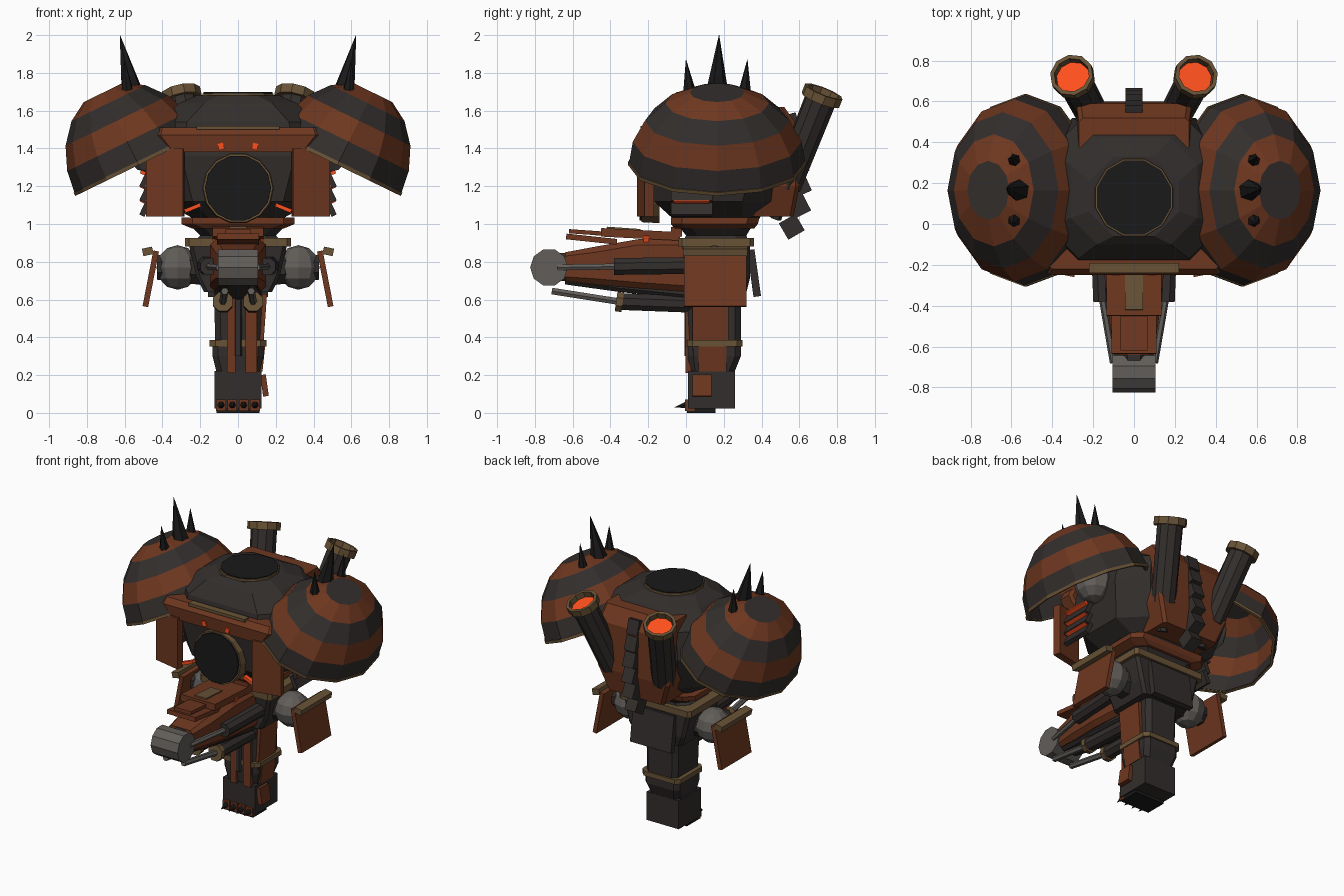
import bpy, bmesh
from math import sin, cos, pi, radians
from mathutils import Matrix, Vector, Euler

if "Cube" in bpy.data.objects:
    bpy.data.objects.remove(bpy.data.objects["Cube"])


def material(name, r, g, b):
    m = bpy.data.materials.new(name)
    m.diffuse_color = (r, g, b, 1)
    m.use_nodes = True
    m.node_tree.nodes["Principled BSDF"].inputs["Base Color"].default_value = m.diffuse_color
    return m


DARK = material("dark_iron", .032, .027, .025)
RUST = material("rust", .155, .038, .014)
BRONZE = material("bronze", .14, .085, .037)
STEEL = material("steel", .12, .11, .10)
BLACK = material("soot", .011, .010, .010)
GLOW = material("glow", 1, .08, .012)


def finish(name, bm, mats, mirror=False):
    bmesh.ops.recalc_face_normals(bm, faces=bm.faces)
    me = bpy.data.meshes.new(name)
    bm.to_mesh(me)
    bm.free()
    for m in (mats if isinstance(mats, list) else [mats]):
        me.materials.append(m)
    ob = bpy.data.objects.new(name, me)
    bpy.context.collection.objects.link(ob)
    if mirror:
        ob.modifiers.new("Mirror", 'MIRROR')
    return ob


def box(name, c, size, mat, rot=(0, 0, 0), mirror=False):
    bm = bmesh.new()
    r = Euler([radians(a) for a in rot]).to_matrix().to_4x4()
    bmesh.ops.create_cube(bm, size=1, matrix=Matrix.Translation(c) @ r @ Matrix.Diagonal((*size, 1)))
    return finish(name, bm, mat, mirror)


def tube(name, p, q, r1, r2, mat, n=8, mirror=False):
    p, q = Vector(p), Vector(q)
    d = q - p
    bm = bmesh.new()
    M = Matrix.Translation((p + q) / 2) @ d.to_track_quat('Z', 'Y').to_matrix().to_4x4() @ Matrix.Rotation(pi / n, 4, 'Z')
    bmesh.ops.create_cone(bm, cap_ends=True, segments=n, radius1=r1, radius2=r2, depth=d.length, matrix=M)
    return finish(name, bm, mat, mirror)


def revolve(name, profile, n, M, mats, mirror=False, bands=None):
    """Rings of (radius, height); faces between rings take the band's material."""
    bm = bmesh.new()
    rings = [[bm.verts.new(M @ Vector((r * cos(2 * pi * i / n), r * sin(2 * pi * i / n), h))) for i in range(n)]
             for r, h in profile]
    for k in range(len(rings) - 1):
        for i in range(n):
            j = (i + 1) % n
            f = bm.faces.new((rings[k][i], rings[k][j], rings[k + 1][j], rings[k + 1][i]))
            f.material_index = bands[k] if bands else 0
    if bands:
        bm.faces.new(rings[-1]).material_index = bands[-1]
    return finish(name, bm, mats, mirror)


def loft(name, rings, mat, axis='z', mirror=False):
    """Chamfered rectangles (t, half_x, b0, b1, chamfer) stacked along z or y."""
    bm = bmesh.new()
    loops = []
    for t, x, b0, b1, c in rings:
        pts = [(-x + c, b0), (x - c, b0), (x, b0 + c), (x, b1 - c), (x - c, b1), (-x + c, b1), (-x, b1 - c), (-x, b0 + c)]
        loops.append([bm.verts.new((a, b, t) if axis == 'z' else (a, t, b)) for a, b in pts])
    for A, B in zip(loops, loops[1:]):
        for i in range(8):
            bm.faces.new((A[i], A[(i + 1) % 8], B[(i + 1) % 8], B[i]))
    bm.faces.new(loops[0])
    bm.faces.new(loops[-1])
    return finish(name, bm, mat, mirror)


def ball(name, c, r, mat):
    bm = bmesh.new()
    bmesh.ops.create_uvsphere(bm, u_segments=10, v_segments=6, radius=r, matrix=Matrix.Translation(c))
    return finish(name, bm, mat, True)


# Torso hull, top hatch and round furnace door
loft("torso", [(1.02, .22, -.06, .38, .08), (1.12, .4, -.17, .46, .16), (1.36, .46, -.2, .52, .16),
               (1.54, .42, -.17, .5, .15), (1.64, .31, -.1, .42, .13), (1.68, .22, -.06, .33, .12)], DARK)
tube("hatch_ring", (0, .13, 1.65), (0, .13, 1.692), .2, .195, BRONZE, 12)
tube("hatch", (0, .13, 1.66), (0, .13, 1.698), .188, .188, BLACK, 12)
tube("door_ring", (0, -.14, 1.19), (0, -.235, 1.19), .19, .185, BRONZE, 14)
tube("door", (0, -.15, 1.19), (0, -.245, 1.19), .178, .175, BLACK, 14)

# Brow plate, eyes and chest plates
loft("brow", [(1.38, .36, -.24, -.12, .02), (1.47, .43, -.25, -.12, .02), (1.51, .42, -.22, -.1, .02)], RUST)
box("brow_trim", (0, -.215, 1.51), (.44, .05, .02), BRONZE)
box("eye", (.09, -.242, 1.41), (.03, .02, .035), GLOW, (0, 15, 0), True)
box("chest_plate", (.385, -.215, 1.22), (.2, .05, .36), RUST, (0, 0, 12), True)
box("chest_glow", (.24, -.21, 1.085), (.09, .03, .02), GLOW, (0, 22, 0), True)

# Side vents
for i in range(3):
    z = 1.085 + .075 * i
    box(f"vent_{i}", (.49, .03, z), (.03, .22, .09), DARK, (0, -25, 0), True)
    box(f"vent_glow_{i}", (.5, .03, z + .035), (.035, .19, .018), GLOW, (0, -25, 0), True)

# Striped, hollow shoulder domes
M = (Matrix.Translation((.53, .165, 1.32)) @ Matrix.Rotation(radians(26), 4, 'Y') @ Matrix.Diagonal((.37, .467, .44, 1)))
prof = [(sin(radians(a)), cos(radians(a))) for a in (90, 73, 55, 36, 18)]
dome = revolve("shoulder_dome", prof, 12, M, [DARK, RUST], True, [0, 1, 0, 1, 0])
sol = dome.modifiers.new("Solidify", 'SOLIDIFY')
sol.thickness = .015
revolve("shoulder_rim", [(.97, -.02), (1.01, -.02), (1.01, .025), (.97, .025), (.97, -.02)], 12, M, BRONZE, True)
ball("shoulder_joint", (.47, .165, 1.4), .13, STEEL)
for nm, p, q, r in (("large", (.565, .165, 1.72), (.625, .175, 2.0), .056),
                    ("front", (.585, .02, 1.69), (.6, 0, 1.87), .036),
                    ("back", (.585, .31, 1.69), (.6, .325, 1.87), .036)):
    tube("spike_" + nm, p, q, r, .001, BLACK, 6, True)

# Backpack, exhausts and spine
loft("backpack", [(1.04, .22, .34, .57, .02), (1.2, .28, .36, .6, .02), (1.52, .28, .4, .59, .02), (1.62, .27, .36, .52, .02)], RUST)
lo, hi = Vector((.2, .53, 1.2)), Vector((.298, .715, 1.665))
tube("exhaust_pipe", lo, hi - (hi - lo) * .02, .08, .085, DARK, 10, True)
E = Matrix.Translation(hi) @ (hi - lo).to_track_quat('Z', 'Y').to_matrix().to_4x4()
revolve("exhaust_lip", [(.085, -.01), (.108, -.01), (.108, .04), (.088, .04), (.085, -.01)], 10, E, BRONZE, True)
tube("exhaust_fire", hi - (hi - lo) * .03, hi, .084, .084, GLOW, 10, True)
tube("exhaust_hose", (.16, .47, 1.03), (.2, .55, 1.24), .035, .035, DARK, 6, True)
for i in range(6):
    box(f"spine_{i}", (0, (.545, .57, .59, .6, .595, .56)[i], 1.53 - .109 * i), (.085, .1, .1), DARK, (15 + 3 * i, 0, 0))

# Waist and pelvis
loft("waist_plate", [(.975, .24, -.06, .36, .06), (1.0, .3, -.08, .38, .06), (1.035, .3, -.08, .39, .06)], RUST)
loft("waist", [(.9, .24, -.02, .33, .06), (.94, .2, 0, .32, .06), (.99, .25, -.04, .35, .06)], DARK)
loft("belt", [(.88, .28, -.04, .36, .02), (.925, .28, -.04, .36, .02)], BRONZE)
loft("pelvis", [(.64, .18, .0, .32, .02), (.72, .22, 0, .34, .02), (.89, .26, -.02, .34, .02)], DARK)
box("tail_plate", (0, .36, .74), (.32, .04, .25), DARK, (8, 0, 0))
tube("hip_axle", (.12, .15, .77), (.43, .15, .77), .11, .07, DARK, 8, True)
ball("hip_ball", (.32, .15, .77), .118, STEEL)
box("hip_plate", (.462, .155, .71), (.03, .33, .3), RUST, (0, -11, 0), True)
box("hip_plate_trim", (.478, .155, .855), (.055, .34, .04), BRONZE, (0, 12, 0), True)
box("front_skirt", (0, -.05, .96), (.27, .06, .05), RUST)
box("waist_glow", (.125, -.21, .91), (.012, .03, .06), GLOW, (0, 15, 0), True)

# Forward limb: tapered housing, roof plates, roller and side pistons
loft("forward_housing", [(.04, .15, .64, .92, .03), (-.25, .145, .66, .92, .03), (-.48, .12, .68, .88, .03), (-.64, .095, .7, .85, .02)], RUST, 'y')
loft("forward_keel", [(.04, .12, .6, .7, .02), (-.35, .1, .64, .72, .02), (-.64, .07, .68, .74, .02)], DARK, 'y')
box("roof_plate_rear", (0, -.24, .945), (.27, .42, .045), RUST, (-3, 0, 0))
box("roof_plate_front", (0, -.5, .92), (.22, .27, .03), RUST, (-6, 0, 0))
box("roof_tip", (0, -.45, .95), (.13, .34, .022), RUST, (-4, 0, 0))
box("roof_strip_rear", (0, -.33, .972), (.09, .18, .015), BRONZE, (-4, 0, 0))
box("roof_strip_front", (0, -.53, .955), (.06, .15, .02), BRONZE, (-5, 0, 0))
tube("roller", (-.105, -.725, .77), (.105, -.725, .77), .1, .1, STEEL, 10)
tube("roller_neck", (0, -.58, .775), (0, -.7, .77), .08, .08, DARK, 8)
tube("piston_sleeve", (.17, 0, .78), (.155, -.38, .775), .048, .048, DARK, 8, True)
tube("piston_rod", (.155, -.36, .775), (.1, -.68, .77), .018, .018, STEEL, 6, True)
tube("lower_sleeve", (.075, .03, .575), (.08, -.36, .59), .048, .048, DARK, 8, True)
tube("lower_collar", (.08, -.335, .585), (.08, -.37, .59), .056, .056, BRONZE, 8, True)
tube("lower_rod", (.08, -.36, .59), (.07, -.71, .645), .02, .02, STEEL, 6, True)

# Central column limb with joint ring
loft("column_upper", [(.36, .12, .01, .29, .03), (.55, .125, .005, .29, .03), (.68, .13, 0, .3, .03)], DARK)
loft("joint_ring", [(.352, .15, .005, .3, .03), (.385, .15, .005, .3, .03)], BRONZE)
loft("column_lower", [(.2, .11, .02, .25, .03), (.3, .135, .01, .29, .03), (.36, .135, .01, .29, .03)], DARK)
box("column_side_plate", (.128, .13, .48), (.03, .19, .3), RUST, (0, 4, 0))
box("column_lower_plate", (.122, .14, .29), (.03, .15, .14), RUST, (0, 6, 0))
box("column_front_plate", (-.035, .012, .44), (.045, .03, .46), RUST)
box("column_front_plate_b", (.07, .012, .44), (.06, .03, .46), RUST)
tube("column_cable", (0, .015, .3), (0, .015, .6), .025, .025, DARK, 6)

# Block fist with knuckles and claws
box("fist", (0, .135, .122), (.25, .25, .2), DARK)
box("fist_plate", (.14, .085, .145), (.03, .1, .115), RUST, (0, -8, 0))
box("fist_base", (0, .08, .012), (.23, .15, .024), BLACK)
for i in range(4):
    x = -.09 + .06 * i
    box(f"knuckle_{i}", (x, .02, .04), (.052, .05, .06), RUST)
    tube(f"claw_{i}", (x, .0, .042), (x, -.06, .03), .02, .001, BLACK, 6)
